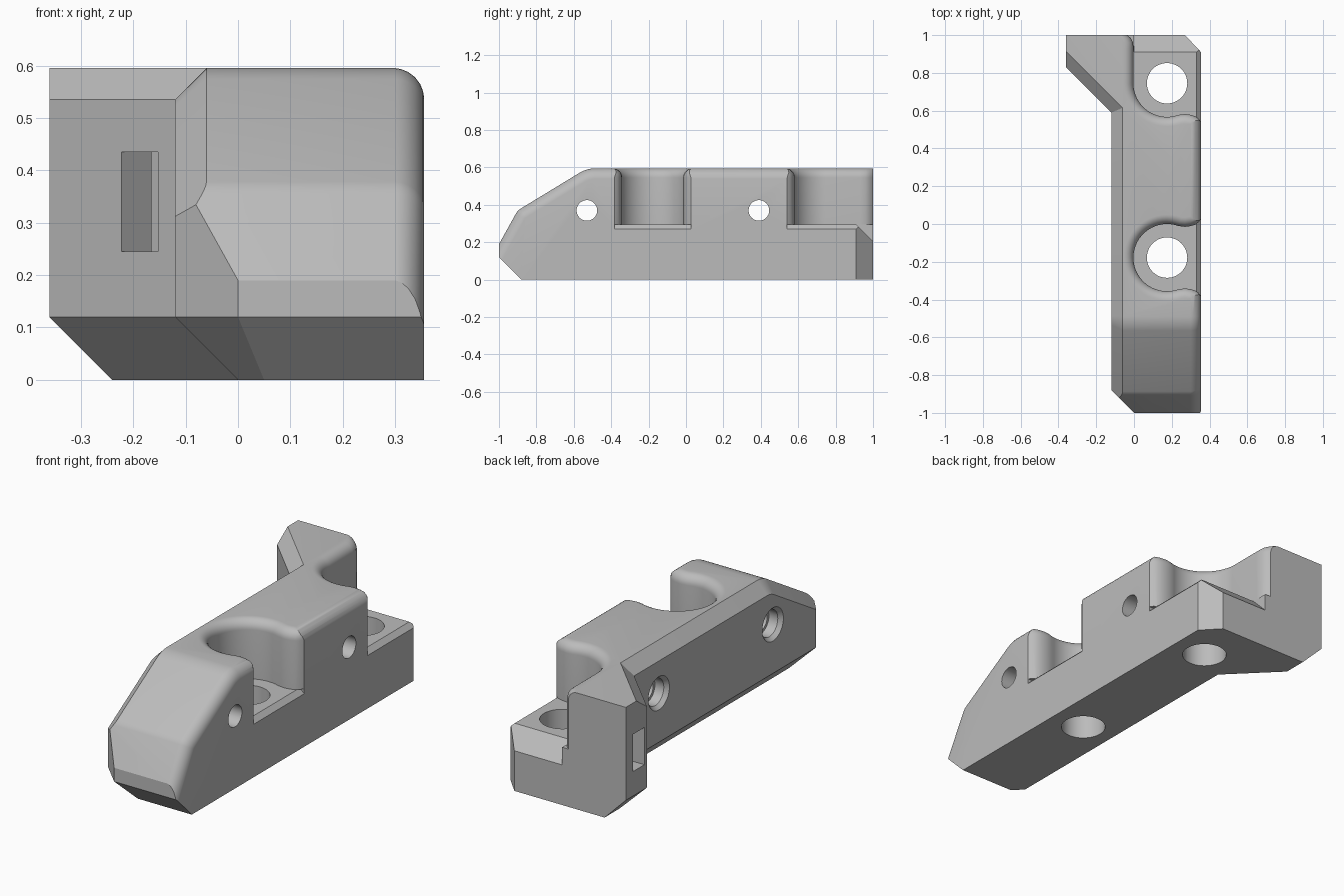
import bpy, bmesh
from math import cos, sin, pi, radians, sqrt
from mathutils import Vector, Matrix

cube = bpy.data.objects.get("Cube")
if cube:
    bpy.data.objects.remove(cube)

TOP, FLOOR, RIGHT = 0.595, 0.295, 0.355
BORE_X, BORES = 0.175, (-0.178, 0.745)
LIP, EDGE = 0.05, 0.06

grey = bpy.data.materials.new("light_grey")
grey.use_nodes = True
grey.diffuse_color = (0.5, 0.5, 0.5, 1)
grey.node_tree.nodes["Principled BSDF"].inputs["Base Color"].default_value = (0.5, 0.5, 0.5, 1)


def finish(bm, name):
    bmesh.ops.recalc_face_normals(bm, faces=bm.faces)
    mesh = bpy.data.meshes.new(name)
    bm.to_mesh(mesh)
    bm.free()
    mesh.materials.append(grey)
    obj = bpy.data.objects.new(name, mesh)
    bpy.context.collection.objects.link(obj)
    return obj


def block(lo, hi):
    bm = bmesh.new()
    lo, hi = Vector(lo), Vector(hi)
    bmesh.ops.create_cube(bm, size=1, matrix=Matrix.Translation((lo + hi) / 2)
                          @ Matrix.Diagonal((*(hi - lo), 1)))
    return bm


def trim(bm, point, normal):
    """Cut away everything beyond a plane and cap the opening."""
    bmesh.ops.bisect_plane(bm, geom=bm.verts[:] + bm.edges[:] + bm.faces[:], dist=1e-5,
                           plane_co=point, plane_no=Vector(normal).normalized(), clear_outer=True)
    rim = [e for e in bm.edges if e.is_boundary]
    if rim:
        bmesh.ops.holes_fill(bm, edges=rim, sides=0)


def loft(rings, name):
    bm = bmesh.new()
    loops = [[bm.verts.new(p) for p in ring] for ring in rings]
    n = len(loops[0])
    for a, b in zip(loops, loops[1:]):
        for i in range(n):
            bm.faces.new((a[i], a[(i + 1) % n], b[(i + 1) % n], b[i]))
    bm.faces.new(loops[0][::-1])
    bm.faces.new(loops[-1])
    return finish(bm, name)


def combine(target, tool, operation="DIFFERENCE"):
    mod = target.modifiers.new("join", "BOOLEAN")
    mod.operation, mod.solver, mod.object = operation, "EXACT", tool
    bpy.context.view_layer.objects.active = target
    bpy.ops.object.modifier_apply(modifier=mod.name)
    bpy.data.objects.remove(tool)


def turned(stations, axis, centre, name):
    """Round cutter from (position, radius) stations along x or z."""
    rings = []
    for pos, r in stations:
        ring = []
        for i in range(48):
            a, b = r * cos(i * pi / 24), r * sin(i * pi / 24)
            ring.append((pos, centre[0] + a, centre[1] + b) if axis == "x"
                        else (centre[0] + a, centre[1] + b, pos))
        rings.append(ring)
    return loft(rings, name)


# Main body: a block trimmed by its sloped nose, rounded ridge and chamfers
body = block((-0.12, -1, 0), (RIGHT, 1, TOP))
up = Vector((0, 0, 1))
slope = Vector((0, -0.225, 0.37)).normalized()
steep = Vector((0, -0.18, 0.1)).normalized()
ridge, brow = Vector((0, -0.53, TOP)), Vector((0, -0.9, 0.37))


def rounding(corner, a, b, radius, steps):
    axis = corner - radius * (a + b) / (1 + a.dot(b))
    for i in range(1, steps):
        m = a.lerp(b, i / steps).normalized()
        yield axis + radius * m, m


upper = [(ridge, up), *rounding(ridge, up, slope, 0.17, 6), (ridge, slope)]
lower = [*rounding(brow, slope, steep, 0.08, 4), (brow, steep)]
for p, n in upper + lower:
    trim(body, p, n)
    corner = Vector((RIGHT, p.y, p.z))
    for q, m in rounding(corner, n, Vector((1, 0, 0)), EDGE, 7):
        trim(body, q, m)
for p, n in upper:
    trim(body, (-0.06, p.y, p.z), n + Vector((-1, 0, 0)))
trim(body, (0, -1, 0), (-1, -1, 0))
trim(body, (RIGHT, 0.91, 0), (0.09, 0.085, 0))
trim(body, (-0.12, 0, 0.12), (-1, 0, -1))
trim(body, (0, -1, 0.12), (0, -1, -1))
trim(body, (0, -1, 0.12), (-1, -1, -sqrt(2)))
bracket = finish(body, "mounting_bracket")

# Angled arm at the back
arm = block((-0.36, 0.3, 0), (0.2, 1, TOP))
diag = (-0.12, 0.59)
trim(arm, (*diag, 0), (-1, -1, 0))
trim(arm, (*diag, TOP - EDGE), (-1, -1, sqrt(2)))
trim(arm, (*diag, 0.12), (-1, -1, -sqrt(2)))
trim(arm, (-0.36, 0, 0.12), (-1, 0, -1))
combine(bracket, finish(arm, "angled_arm"), "UNION")


# Screw pockets: round wells opening to the side, with a rounded rim
def mouth(cy, o, side):
    pts = [(0.27, 0.163), (0.3, 0.167), (0.325, 0.175), (0.343, 0.188), (RIGHT, 0.205), (0.5, 0.205)]
    return [(x, cy + side * (w + o)) for x, w in pts]


def arc(cy, o, start, end, steps=32):
    angles = [radians(start + (end - start) * i / steps) for i in range(steps + 1)]
    return [(BORE_X + (0.178 + o) * cos(a), cy + (0.178 + o) * sin(a)) for a in angles]


def middle_outline(o):
    cy = BORES[0]
    return mouth(cy, o, 1)[::-1] + arc(cy, o, 70, 290) + mouth(cy, o, -1)


def rear_outline(o):
    cy = BORES[1]
    flare = [(-0.035 - o, 1.1), (-0.035 - o, 1), (-0.018 - o, 0.985), (-0.005 - o, 0.96), (-0.003 - o, 0.93)]
    return [(0.5, 1.1)] + flare + arc(cy, o, 180, 290) + mouth(cy, o, -1)


levels = [(FLOOR, 0)]
for i in range(9):
    t = i * pi / 16
    levels.append((TOP - LIP + LIP * sin(t), LIP * (1 - cos(t))))
levels.append((TOP + 0.1, LIP))
for outline in (middle_outline, rear_outline):
    combine(bracket, loft([[(x, y, z) for x, y in outline(o)] for z, o in levels], "pocket_cutter"))

# Bevelled outer lips of the pocket floors
for y0, y1 in ((-0.383, 0.027), (0.54, 1.1)):
    ring = [(RIGHT - 0.025, FLOOR + 0.001), (RIGHT + 0.1, FLOOR - 0.125), (RIGHT + 0.1, FLOOR + 0.001)]
    combine(bracket, loft([[(x, y, z) for x, z in ring] for y in (y0, y1)], "floor_bevel_cutter"))
wedge = [(0.909, FLOOR + 0.001), (1.1, FLOOR - 0.19), (1.1, FLOOR + 0.001)]
combine(bracket, loft([[(x, y, z) for y, z in wedge] for x in (0, 0.5)], "rear_bevel_cutter"))

# Vertical bores, and cross holes countersunk on the far side
for cy in BORES:
    combine(bracket, turned([(-0.1, 0.107), (0.5, 0.107)], "z", (BORE_X, cy), "bore_cutter"))
for cy in (-0.53, 0.39):
    steps = [(-0.2, 0.085), (-0.12, 0.085), (-0.1, 0.068), (-0.05, 0.068), (-0.049, 0.055), (0.5, 0.055)]
    combine(bracket, turned(steps, "x", (cy, 0.37), "cross_hole_cutter"))

# Tie slot turning through the arm
slot = [(-0.42, 0.85), (-0.25, 0.85), (-0.165, 0.75), (-0.263, 0.653), (-0.193, 0.583),
        (-0.07, 0.706), (-0.07, 0.8), (-0.2, 0.94), (-0.42, 0.94)]
combine(bracket, loft([[(x, y, z) for x, y in slot] for z in (0.245, 0.435)], "slot_cutter"))

# Soft shading on the rounded parts, crisp edges elsewhere
bpy.ops.object.select_all(action="DESELECT")
bracket.select_set(True)
bpy.context.view_layer.objects.active = bracket
bpy.ops.object.shade_smooth_by_angle(angle=radians(25))
